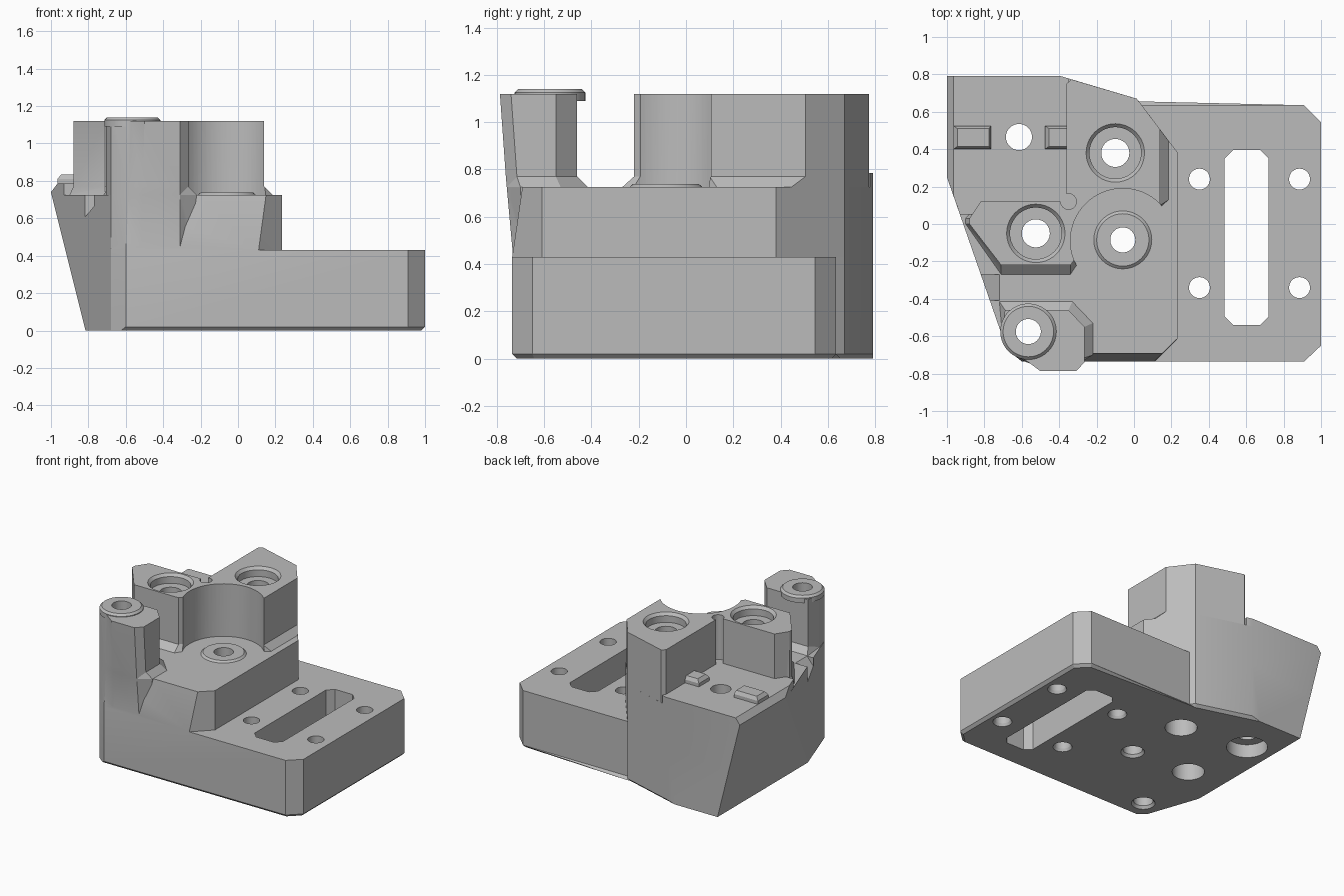
import bpy, bmesh, math

if "Cube" in bpy.data.objects:
    bpy.data.objects.remove(bpy.data.objects["Cube"])

grey = bpy.data.materials.new("plain grey")
grey.diffuse_color = (0.5, 0.5, 0.5, 1)
grey.use_nodes = True
grey.node_tree.nodes["Principled BSDF"].inputs["Base Color"].default_value = grey.diffuse_color


def loft(name, rings, bevel_test=None):
    """Closed solid through rings of 3D points, all with the same count."""
    bm = bmesh.new()
    vs = [[bm.verts.new(p) for p in r] for r in rings]
    n = len(rings[0])
    for a, b in zip(vs, vs[1:]):
        for i in range(n):
            j = (i + 1) % n
            bm.faces.new((a[i], a[j], b[j], b[i]))
    bm.faces.new(vs[0][::-1])
    bm.faces.new(vs[-1])
    if bevel_test:
        edges = [e for e in bm.edges if all(bevel_test(v.co) for v in e.verts)]
        bmesh.ops.bevel(bm, geom=edges, offset=0.02, segments=1, affect='EDGES')
    bmesh.ops.triangulate(bm, faces=bm.faces[:])
    bmesh.ops.recalc_face_normals(bm, faces=bm.faces[:])
    if bm.calc_volume(signed=True) < 0:
        bmesh.ops.reverse_faces(bm, faces=bm.faces[:])
    me = bpy.data.meshes.new(name)
    bm.to_mesh(me)
    bm.free()
    me.materials.append(grey)
    ob = bpy.data.objects.new(name, me)
    bpy.context.collection.objects.link(ob)
    return ob


def at(poly, z):
    return [(x, y, z) for x, y in poly]


def prism(name, poly, z0, z1, test=None):
    return loft(name, [at(poly, z0), at(poly, z1)], test)


def side_prism(name, poly, y0, y1):
    return loft(name, [[(x, y, z) for x, z in poly] for y in (y0, y1)])


def turned(name, x, y, steps, n=40):
    """Stepped round solid from (radius, z) pairs."""
    return loft(name, [[(x + r * math.cos(math.tau * i / n), y + r * math.sin(math.tau * i / n), z)
                        for i in range(n)] for r, z in steps])


def volume(me):
    bm = bmesh.new()
    bm.from_mesh(me)
    v = bm.calc_volume(signed=True)
    bm.free()
    return v


def combine(target, other, op):
    """Boolean, accepted only if the volume changes sensibly."""
    v0, v1 = volume(target.data), volume(other.data)
    for solver in ('MANIFOLD', 'EXACT', 'FLOAT'):
        mod = target.modifiers.new(op, 'BOOLEAN')
        mod.operation, mod.object, mod.solver = op, other, solver
        bpy.context.view_layer.update()
        dg = bpy.context.evaluated_depsgraph_get()
        me = bpy.data.meshes.new_from_object(target.evaluated_get(dg))
        target.modifiers.clear()
        v = volume(me)
        good = v0 + 1e-6 < v < v0 + v1 + 1e-4 if op == 'UNION' else max(v0 - v1, 0) - 1e-4 < v < v0 - 1e-6
        if good:
            target.data = me
            break
    else:
        print("boolean failed:", other.name, op)
        if op == 'UNION':        # keep the part as a separate overlapping solid
            return
    bpy.data.objects.remove(other)


# base with the plate on the right, bottom rim chamfered
bracket = prism("bracket", [(-1, .79), (-.39, .79), (.015, .67), (.041, .635), (.91, .635), (1, .545),
                            (1, -.65), (.91, -.735), (-.6, -.735), (-.68, -.67), (-1, .25)],
                0, .43, lambda c: c.z < .001 and c.x > -.65)

# middle block, its front leaning back
low = [(-1, .79), (-.39, .79), (.015, .67), (.235, .38), (.235, -.61), (.11, -.735),
       (-.6, -.735), (-.68, -.67), (-1, .25)]
top = low[:5] + [(.15, -.692), (-.6, -.692)] + low[7:]
body = loft("body", [at(low, .43), at(top, .725)])
combine(body, side_prism("side_notch", [(-.71, .735), (-.85, .57), (-1.1, .57), (-1.1, .9), (-.71, .9)],
                         -.41, -.27), 'DIFFERENCE')
combine(bracket, body, 'UNION')

# rear left ledge
combine(bracket, prism("rear_ledge", [(-1, .79), (-.39, .79), (-.35, .778), (-.35, .05),
                                      (-.93, .05), (-1, .25)], .725, .785), 'UNION')

# left flank leaning inward, with a chamfered top edge
combine(bracket, side_prism("flank_cutter", [(-1.2, -.1), (-.79, -.1), (-1, .74), (-.95, .805),
                                             (-1.2, .805)], -1, 1), 'DIFFERENCE')

# two joined high posts with a flared foot, hollowed by a round pocket
post = [(-.36, .75), (-.335, .773), (.015, .67), (.14, .505), (.14, .1), (-.06, -.09), (-.31, -.18),
        (-.34, -.22), (-.71, -.22), (-.88, 0), (-.88, .03), (-.82, .12), (-.36, .12)]
foot = post[:3] + [(.185, .445), (.185, .13), (-.06, -.09), (-.31, -.225), (-.34, -.27), (-.71, -.27),
                   (-.90, 0), (-.90, .03), (-.82, .12), (-.36, .12)]
posts = loft("posts", [at(foot, .725), at(post, .77), at(post, 1.12)])
combine(posts, turned("pocket", -.06, -.09, [(.28, .6), (.28, 1.3)], 64), 'DIFFERENCE')
combine(posts, turned("corner_groove", -.35, .12, [(.042, .785), (.042, 1.3)], 24), 'DIFFERENCE')
combine(bracket, posts, 'UNION')

# front left tower, front face overhanging
t_top = [(-.69, -.46), (-.35, -.46), (-.265, -.55), (-.265, -.74), (-.31, -.787), (-.50, -.787),
         (-.57, -.735), (-.68, -.67), (-.705, -.58)]
t_mid = t_top[:3] + [(-.265, -.715), (-.31, -.762), (-.51, -.762), (-.585, -.735)] + t_top[7:]
t_foot = [(-.72, -.415), (-.33, -.415), (-.22, -.53), (-.22, -.70), (-.31, -.758), (-.51, -.758),
          (-.585, -.735), (-.68, -.67), (-.705, -.58)]
t_low = t_foot[:3] + [(-.265, -.69), (-.31, -.732), (-.52, -.732), (-.598, -.73)] + t_foot[7:]
t_low[0] = (-.70, -.415)
combine(bracket, loft("tower", [at(t_low, .44), at(t_foot, .725), at(t_mid, .77), at(t_top, 1.12)]), 'UNION')

# raised rings and the two small locating tabs
combine(bracket, turned("pocket_ring", -.06, -.085, [(.155, .70), (.155, .725), (.14, .738)]), 'UNION')
combine(bracket, turned("tower_ring", -.565, -.575, [(.15, 1.09), (.15, 1.125), (.135, 1.14)]), 'UNION')
for x0, x1 in ((-.965, -.765), (-.475, -.35)):
    wide = [(x0, .4), (x1, .4), (x1, .525), (x0, .525)]
    slim = [(x0 + .02, .415), (x1 - .01, .415), (x1 - .01, .51), (x0 + .02, .51)]
    combine(bracket, loft("tab", [at(wide, .77), at(wide, .81), at(slim, .835)]), 'UNION')

# stepped bores
seat = [(.11, -.1), (.11, .3), (.075, .3), (.075, 1.05), (.138, 1.05), (.138, 1.10), (.158, 1.122), (.158, 1.3)]
for x, y, steps in ((-.10, .38, seat), (-.525, -.05, seat),
                    (-.615, .465, [(.14, -.1), (.14, .1), (.07, .1), (.07, 1)]),
                    (-.06, -.085, [(.095, -.02), (.067, .02), (.067, 1)]),
                    (-.565, -.575, [(.095, -.02), (.067, .02), (.067, 1.3)])):
    combine(bracket, turned("bore", x, y, steps), 'DIFFERENCE')

# plate: four screw holes and the long slot
for x in (.35, .885):
    for y in (.24, -.34):
        combine(bracket, turned("screw_hole", x, y, [(.075, -.02), (.056, .02), (.056, .6)], 28), 'DIFFERENCE')
combine(bracket, prism("slot", [(.485, .35), (.53, .395), (.675, .395), (.72, .35), (.72, -.495),
                                (.675, -.54), (.53, -.54), (.485, -.495)], -.1, .6), 'DIFFERENCE')

# smooth the bores, keep hard edges
bpy.context.view_layer.objects.active = bracket
bracket.select_set(True)
bpy.ops.object.shade_smooth_by_angle(angle=math.radians(20))
